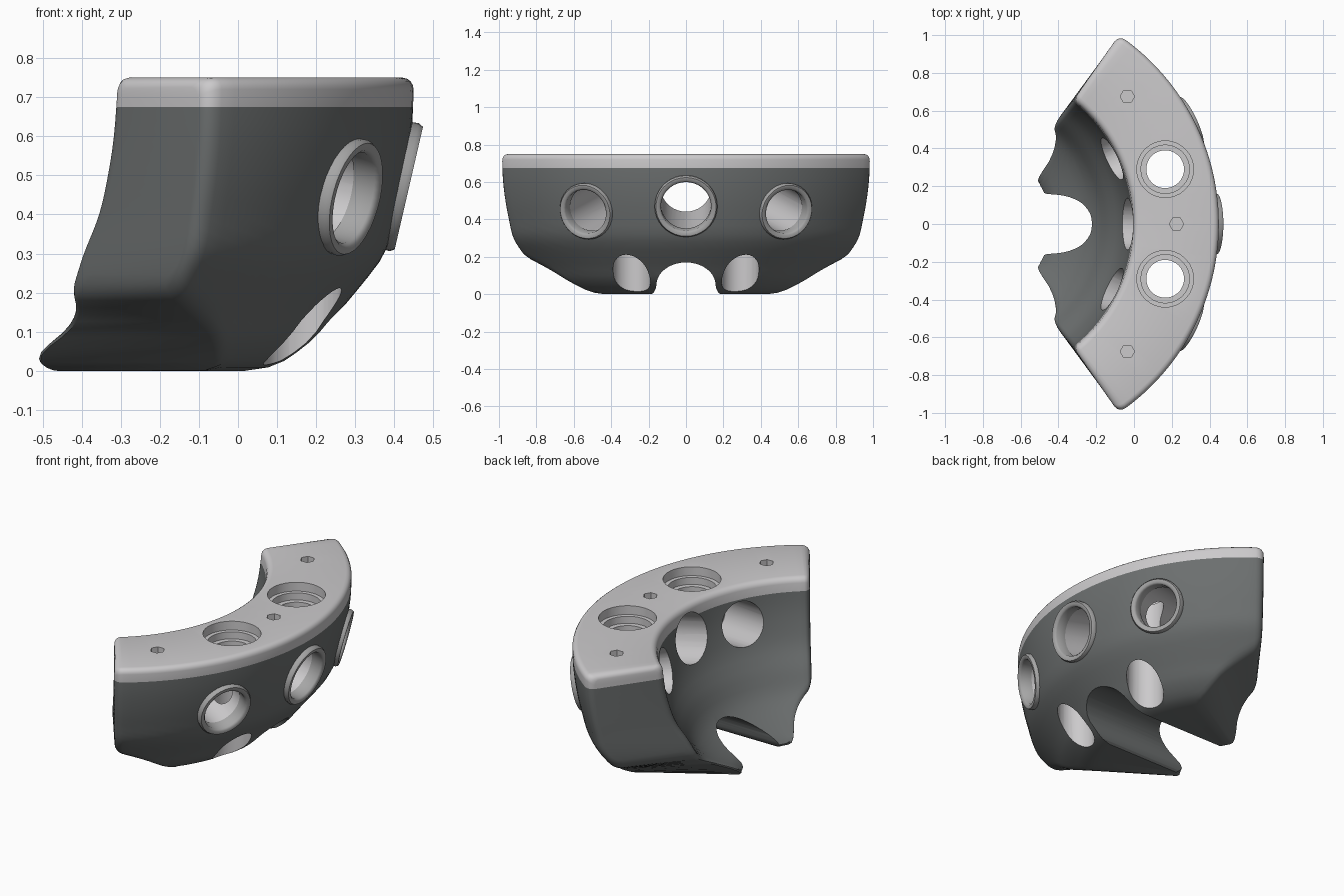
import bpy, bmesh, math
from mathutils import Vector, Matrix

if "Cube" in bpy.data.objects:
    bpy.data.objects.remove(bpy.data.objects["Cube"])


def material(name, rgb):
    m = bpy.data.materials.new(name)
    m.diffuse_color = (*rgb, 1)
    m.use_nodes = True
    m.node_tree.nodes["Principled BSDF"].inputs["Base Color"].default_value = m.diffuse_color
    return m


MATS = [material("dark_grey", (0.15, 0.16, 0.16)),
        material("light_grey", (0.60, 0.59, 0.60)),
        material("ring_grey", (0.38, 0.38, 0.38))]
DARK, LIGHT, RING = 0, 1, 2


def finish(name, bm):
    bmesh.ops.remove_doubles(bm, verts=bm.verts, dist=1e-5)
    bmesh.ops.recalc_face_normals(bm, faces=bm.faces)
    me = bpy.data.meshes.new(name)
    bm.to_mesh(me)
    bm.free()
    for m in MATS:
        me.materials.append(m)
    ob = bpy.data.objects.new(name, me)
    bpy.context.collection.objects.link(ob)
    return ob


def smooth(ob, deg=35):
    bpy.ops.object.select_all(action='DESELECT')
    ob.select_set(True)
    bpy.context.view_layer.objects.active = ob
    bpy.ops.object.shade_smooth_by_angle(angle=math.radians(deg))


def curve(table, x):
    """Smooth interpolation through (x, y) points."""
    n = len(table)
    x = min(max(x, table[0][0]), table[-1][0])
    i = next(k for k in range(n - 1) if x <= table[k + 1][0])
    slope = lambda a, b: (table[b][1] - table[a][1]) / (table[b][0] - table[a][0])
    (x0, y0), (x1, y1) = table[i], table[i + 1]
    m0, m1 = slope(max(i - 1, 0), i + 1), slope(i, min(i + 2, n - 1))
    h = x1 - x0
    t = (x - x0) / h
    return ((2*t**3 - 3*t**2 + 1) * y0 + (t**3 - 2*t**2 + t) * h * m0
            + (3*t**2 - 2*t**3) * y1 + (t**3 - t**2) * h * m1)


# --- arch body: a section swept round the arc, radii depending on height ---
OUTER = [(0, .80), (.01, .86), (.03, .90), (.08, .963), (.14, 1.01), (.2, 1.06),
         (.3, 1.135), (.4, 1.165), (.5, 1.188), (.62, 1.205), (.75, 1.21)]
INNER = [(0, .43), (.02, .40), (.05, .42), (.1, .515), (.15, .595), (.2, .645),
         (.3, .70), (.4, .762), (.5, .798), (.6, .822), (.75, .84)]
BOTTOM = [(0, 0), (.58, 0), (.64, .012), (.72, .05), (.8, .10), (.92, .16), (1, .20)]
SPLIT, STEPS = 0.675, 18


def corner(d, r):
    """Inset of a rounded corner at distance d from the edge."""
    return r - math.sqrt(max(r*r - (r - d)**2, 0)) if d < r else 0


def section(s, inset):
    top = 0.75 - 0.6 * inset
    low = max(curve(BOTTOM, abs(s)), 0) + inset * min(1, abs(s))
    levels = [top - d for d in (0, .003, .01, .02, .03)]
    levels += [low + (SPLIT - low) * (1 - k / STEPS)**1.5 for k in range(STEPS + 1)]
    outer, inner = [], []
    rb = 0.04 * min(1, low / 0.15)
    for z in levels:
        e = inset + corner(top - z, .03) + (corner(z - low, rb) if rb > .004 else 0)
        ro, ri = curve(OUTER, z) - e, curve(INNER, z) + e
        ao, ai = s * math.radians(55.8), s * math.radians(51.8)
        outer.append((-.76 + ro * math.cos(ao), ro * math.sin(ao), z))
        inner.append((-.84 + ri * math.cos(ai), ri * math.sin(ai), z))
    return outer + inner[::-1]


END, ES = 0.04, 0.04
half = [((1 - ES) * k / 26, 0) for k in range(27)]
half += [(1 - ES + ES * math.sin(p), END * (1 - math.cos(p)))
         for p in (math.pi / 8 * k for k in range(1, 5))]
stations = [(-s, e) for s, e in half[:0:-1]] + half

bm = bmesh.new()
rows = [[bm.verts.new(p) for p in section(*st)] for st in stations]
n = len(rows[0])


def add_face(verts):
    f = bm.faces.new(verts)
    f.material_index = LIGHT if min(v.co.z for v in verts) > SPLIT - .001 else DARK


for a, b in zip(rows, rows[1:]):
    for k in range(n):
        j = (k + 1) % n
        add_face((a[k], a[j], b[j], b[k]))
for r in (rows[0], rows[-1]):
    for k in range(n // 2 - 1):
        add_face((r[k], r[k + 1], r[n - 2 - k], r[n - 1 - k]))
body = finish("arch_body", bm)


def lathe(name, profile, place, mat, seg=36):
    """Closed profile of (radius, height) turned round the local z axis."""
    bm = bmesh.new()
    rings = [[bm.verts.new(place @ Vector((r * math.cos(a), r * math.sin(a), z)))
              for r, z in profile]
             for a in (2 * math.pi * k / seg for k in range(seg))]
    m = len(profile)
    for i in range(seg):
        a, b = rings[i], rings[(i + 1) % seg]
        for k in range(m):
            j = (k + 1) % m
            if profile[k][0] or profile[j][0]:
                bm.faces.new((a[k], a[j], b[j], b[k])).material_index = mat
    return finish(name, bm)


def cut(cutter):
    mod = body.modifiers.new("cut", 'BOOLEAN')
    mod.operation, mod.solver, mod.object = 'DIFFERENCE', 'EXACT', cutter
    bpy.context.view_layer.objects.active = body
    bpy.ops.object.modifier_apply(modifier=mod.name)
    bpy.data.objects.remove(cutter)


# --- arched notch through the underside ---
side = [(.26, -.05), (.19, -.005), (.172, .01), (.162, .03)]
side += [(.158 * math.cos(a), .05 + .12 * math.sin(a))
         for a in (math.pi / 20 * k for k in range(11))]
outline = side + [(-y, z) for y, z in side[-2::-1]]
bm = bmesh.new()
f = bm.faces.new([bm.verts.new((-1, y, z)) for y, z in outline])
ext = bmesh.ops.extrude_face_region(bm, geom=[f])
bmesh.ops.translate(bm, vec=(2, 0, 0),
                    verts=[g for g in ext['geom'] if isinstance(g, bmesh.types.BMVert)])
cut(finish("notch_cutter", bm))

# --- three tilted side bores with raised rims ---
TILT = math.radians(13)
for label, pos, turn, ri, ro in (("centre", (.437, 0, .467), 0, .137, .168),
                                 ("left", (.302, -.54, .44), -25, .122, .153),
                                 ("right", (.302, .54, .44), 25, .122, .153)):
    t = math.radians(turn)
    axis = Vector((math.cos(t) * math.cos(TILT), math.sin(t) * math.cos(TILT), -math.sin(TILT)))
    place = Matrix.Translation(pos) @ axis.to_track_quat('Z', 'Y').to_matrix().to_4x4()
    cut(lathe("bore_cutter", [(0, .3), (ri, .3), (ri, -.75), (0, -.75)], place, LIGHT))
    rim = lathe(label + "_bore_rim",
                [(ri - .003, -.07), (ro - .004, -.07), (ro, -.012), (ro - .007, 0),
                 (ri + .006, 0), (ri - .003, -.01)], place, RING)
    smooth(rim, 50)

# --- stepped vertical bores and hexagonal sockets in the top ---
STEP = [(0, .9), (.15, .9), (.15, .70), (.128, .70), (.128, .66),
        (.1, .66), (.1, -.2), (0, -.2)]
for y in (-.29, .29):
    cut(lathe("stepped_cutter", STEP, Matrix.Translation((.165, y, 0)), LIGHT))
for x, y in ((-.035, -.675), (-.035, .675), (.225, 0)):
    cut(lathe("socket_cutter", [(0, .9), (.038, .9), (.038, .69), (0, .69)],
              Matrix.Translation((x, y, 0)), LIGHT, 6))

smooth(body)
